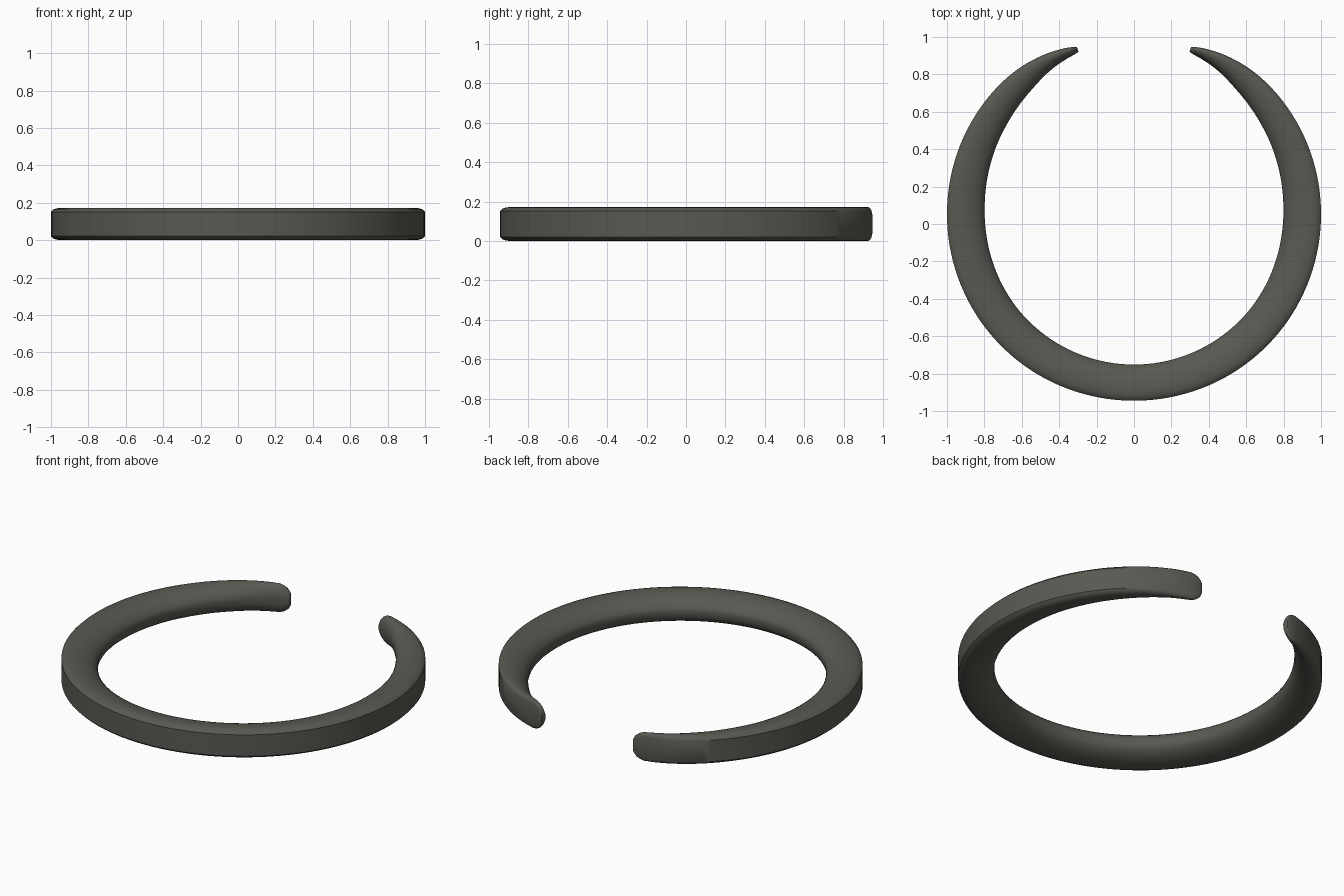
import bpy, bmesh, math

if "Cube" in bpy.data.objects:
    bpy.data.objects.remove(bpy.data.objects["Cube"])

H = 0.173          # band height
CY = 0.052         # ring centre in y
TIP = 18.8         # angle of each open end, measured from +y (degrees)

# angle from +y : (outer radius, radial thickness)
KEYS = [(18.8, 0.950, 0.040), (24, 0.966, 0.062), (30, 0.981, 0.092), (41, 0.996, 0.139),
        (60, 1.0, 0.176), (90, 1.0, 0.203), (135, 1.0, 0.200), (180, 0.997, 0.195)]


def profile(a):
    """Smooth (Catmull-Rom style) lookup of radius and thickness."""
    n = len(KEYS)
    i = max(k for k in range(n - 1) if KEYS[k][0] <= a + 1e-6)

    def slope(k, c):
        if k == n - 1:
            return 0.0
        lo, hi = max(k - 1, 0), k + 1
        return (KEYS[hi][c] - KEYS[lo][c]) / (KEYS[hi][0] - KEYS[lo][0])

    d = KEYS[i + 1][0] - KEYS[i][0]
    t = (a - KEYS[i][0]) / d
    out = []
    for c in (1, 2):
        out.append((2*t**3 - 3*t*t + 1) * KEYS[i][c] + (t**3 - 2*t*t + t) * d * slope(i, c)
                   + (3*t*t - 2*t**3) * KEYS[i + 1][c] + (t**3 - t*t) * d * slope(i + 1, c))
    return out


# D-shaped section: flat outside, softened edges, round inside (u inward, v up)
half = [(0, 0.75), (0.06, 0.89), (0.15, 0.97)]
half += [(0.28 + 0.72 * math.sin(p), math.cos(p)) for p in [math.radians(9 * k) for k in range(10)]]
section = half + [(u, -v) for u, v in reversed(half[:-1])]

# Stations from one end to the other, dense in the rounded ends
CAP = 5.0
side = [TIP + CAP * (1 - math.cos(math.radians(9 * k))) for k in range(1, 10)]
side += [TIP + CAP + (180 - TIP - CAP) * k / 60 for k in range(1, 61)]
stations = side + [360 - a for a in reversed(side[:-1])]

bm = bmesh.new()
rings = []
for s in stations:
    a = min(s, 360 - s)
    r, t = profile(a)
    c = min((a - TIP) / CAP, 1.0)
    round_end = math.sqrt(max(0.0, 1 - (1 - c) ** 2))
    hz = H / 2 * (0.22 + 0.78 * round_end)
    thin = 0.6 + 0.4 * round_end
    off = t * (1 - thin) * 0.35
    ang = math.radians(s)
    ring = []
    for u, v in section:
        q = r - off - u * t * thin
        ring.append(bm.verts.new((q * math.sin(ang), CY + q * math.cos(ang), H / 2 + v * hz)))
    rings.append(ring)
n = len(section)
for p, q in zip(rings, rings[1:]):
    for k in range(n):
        bm.faces.new((p[k], p[(k + 1) % n], q[(k + 1) % n], q[k]))
bm.faces.new(rings[0])
bm.faces.new(rings[-1])
bmesh.ops.recalc_face_normals(bm, faces=bm.faces[:])

mesh = bpy.data.meshes.new("open_bangle")
bm.to_mesh(mesh)
bm.free()
bangle = bpy.data.objects.new("open_bangle", mesh)
bpy.context.collection.objects.link(bangle)

mat = bpy.data.materials.new("dark warm grey")
mat.diffuse_color = (0.1, 0.1, 0.086, 1)
mat.use_nodes = True
mat.node_tree.nodes["Principled BSDF"].inputs["Base Color"].default_value = mat.diffuse_color
mesh.materials.append(mat)

bpy.context.view_layer.objects.active = bangle
bangle.select_set(True)
bpy.ops.object.shade_smooth_by_angle(angle=math.radians(35))
